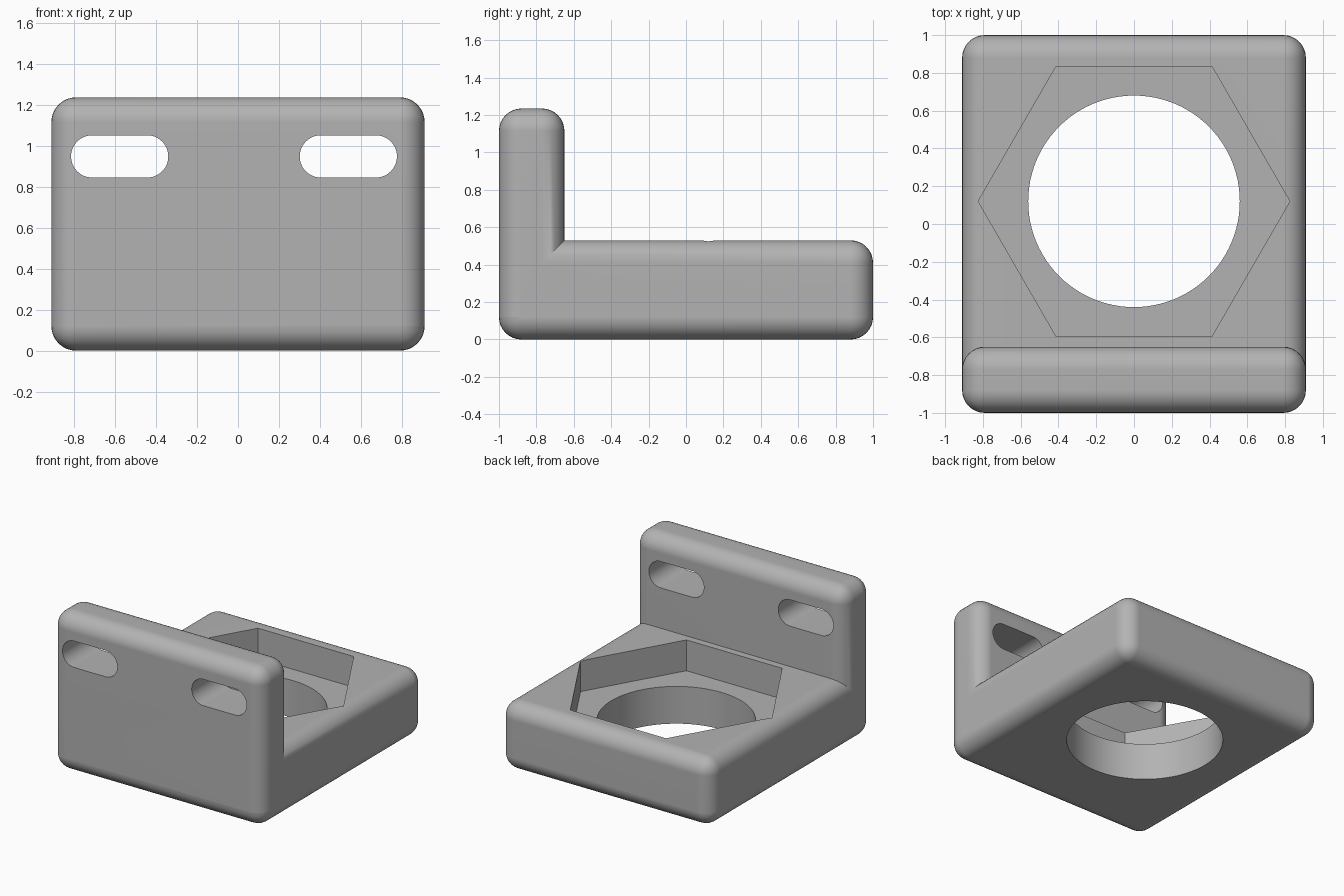
import bpy
import bmesh
import math
from mathutils import Matrix, Vector

cube = bpy.data.objects.get("Cube")
if cube:
    bpy.data.objects.remove(cube, do_unlink=True)

HALF_WIDTH = 0.91
BASE_TOP = 0.53
PLATE_TOP = 1.235
PLATE_BACK = -0.65
ROUND = 0.12
HOLE_Y = 0.12

grey = bpy.data.materials.new("plain grey")
grey.use_nodes = True
colour = (0.45, 0.45, 0.45, 1)
grey.diffuse_color = colour
grey.node_tree.nodes["Principled BSDF"].inputs["Base Color"].default_value = colour


def finish(bm, name):
    bmesh.ops.recalc_face_normals(bm, faces=bm.faces)
    mesh = bpy.data.meshes.new(name)
    bm.to_mesh(mesh)
    bm.free()
    mesh.materials.append(grey)
    obj = bpy.data.objects.new(name, mesh)
    bpy.context.collection.objects.link(obj)
    return obj


def rounded_box(name, low, high):
    low, high = Vector(low), Vector(high)
    bm = bmesh.new()
    bmesh.ops.create_cube(bm, size=1)
    for v in bm.verts:
        v.co = Vector([high[i] if v.co[i] > 0 else low[i] for i in range(3)])
    bmesh.ops.bevel(bm, geom=bm.edges[:], offset=ROUND, segments=8,
                    profile=0.5, affect='EDGES')
    return finish(bm, name)


def prism(name, sides, radius, centre, depth, turn=None, stretch=0):
    """Prism cutter; stretch pulls its two halves apart along x into a slot."""
    bm = bmesh.new()
    bmesh.ops.create_cone(bm, cap_ends=True, segments=sides, radius1=radius,
                          radius2=radius, depth=depth)
    # Put a corner on the x axis
    corner = max((v.co for v in bm.verts), key=lambda c: c.x)
    bmesh.ops.rotate(bm, verts=bm.verts,
                     matrix=Matrix.Rotation(-math.atan2(corner.y, corner.x), 3, 'Z'))
    if stretch:
        bmesh.ops.bisect_plane(bm, geom=bm.verts[:] + bm.edges[:] + bm.faces[:],
                               plane_co=(0, 0, 0), plane_no=(1, 0, 0))
        for v in bm.verts:
            if abs(v.co.x) > 1e-5:
                v.co.x += math.copysign(stretch, v.co.x)
    if turn:
        bmesh.ops.rotate(bm, verts=bm.verts, matrix=turn)
    bmesh.ops.translate(bm, verts=bm.verts, vec=centre)
    return finish(bm, name)


def combine(target, other, operation):
    mod = target.modifiers.new(operation.title(), 'BOOLEAN')
    mod.operation = operation
    mod.solver = 'EXACT'
    mod.object = other
    bpy.context.view_layer.objects.active = target
    bpy.ops.object.modifier_apply(modifier=mod.name)
    bpy.data.objects.remove(other, do_unlink=True)


# Base slab and upright plate
bracket = rounded_box("bracket", (-HALF_WIDTH, -1, 0), (HALF_WIDTH, 1, BASE_TOP))
plate = rounded_box("upright_plate", (-HALF_WIDTH, -1, 0),
                    (HALF_WIDTH, PLATE_BACK, PLATE_TOP))
combine(bracket, plate, 'UNION')

# Hexagonal pocket above a round through hole
pocket_floor = BASE_TOP - 0.24
pocket = prism("hex_pocket", 6, 0.825, (0, HOLE_Y, pocket_floor + 0.25), 0.5)
combine(bracket, pocket, 'DIFFERENCE')
hole = prism("round_hole", 96, 0.56, (0, HOLE_Y, 0.2), 1)
combine(bracket, hole, 'DIFFERENCE')

# Mounting slots through the plate
to_front = Matrix.Rotation(math.pi / 2, 3, 'X')
for x in (-0.577, 0.538):
    slot_radius, slot_half = 0.103, 0.237
    bm_slot = prism("slot", 48, slot_radius, (x, -0.82, 0.947), 1, to_front,
                    slot_half - slot_radius)
    combine(bracket, bm_slot, 'DIFFERENCE')

# Smooth rounding with crisp cut edges and flat faces
bpy.ops.object.select_all(action='DESELECT')
bracket.select_set(True)
bpy.context.view_layer.objects.active = bracket
bpy.ops.object.shade_smooth_by_angle(angle=math.radians(30))
weighted = bracket.modifiers.new("Flat Faces", 'WEIGHTED_NORMAL')
weighted.keep_sharp = True
